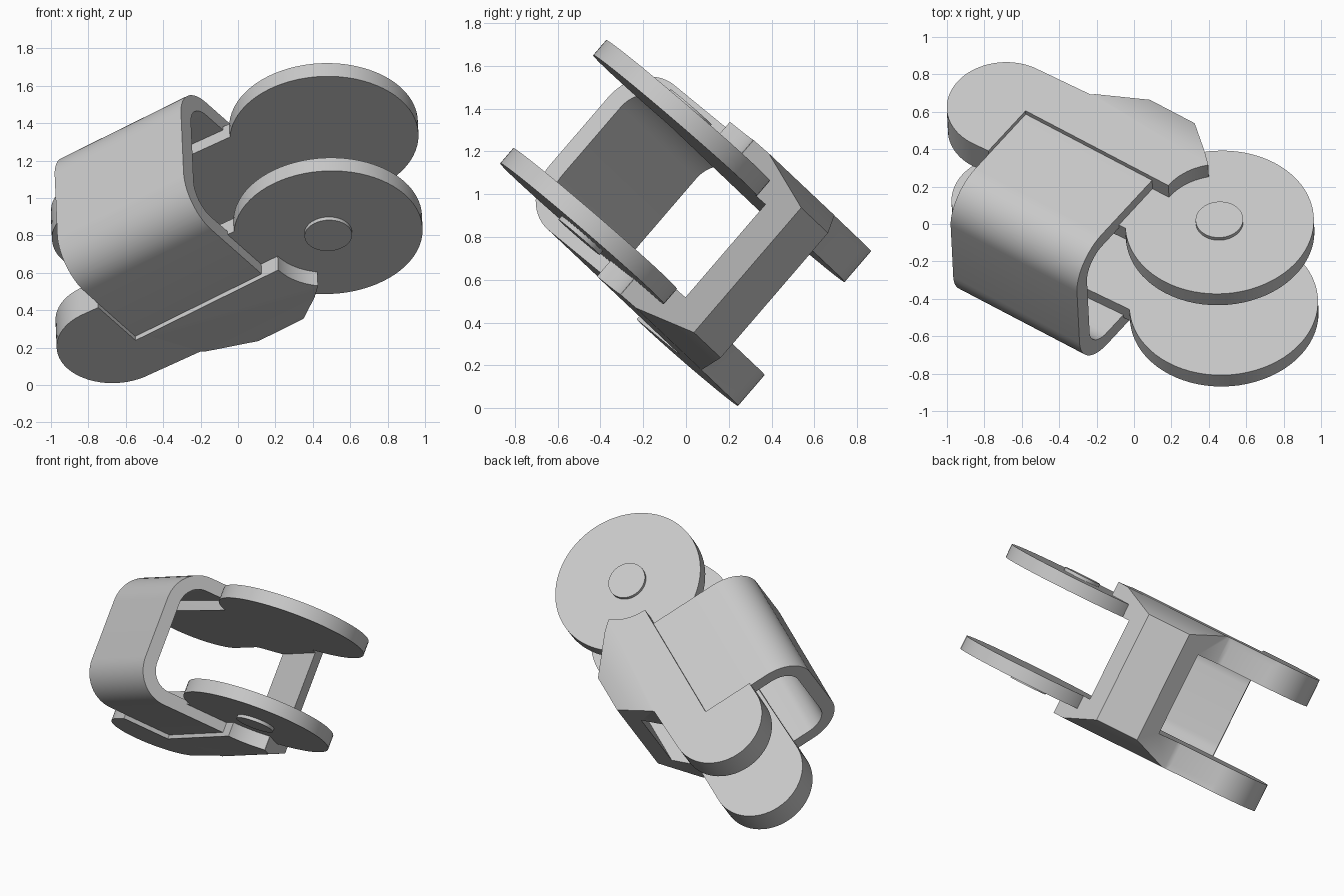
import bpy, bmesh, math
from mathutils import Matrix, Vector

if "Cube" in bpy.data.objects:
    bpy.data.objects.remove(bpy.data.objects["Cube"])

# One plain grey
grey = bpy.data.materials.new("light_grey")
grey.use_nodes = True
colour = (0.58, 0.58, 0.58, 1)
grey.diffuse_color = colour
grey.node_tree.nodes["Principled BSDF"].inputs["Base Color"].default_value = colour

# Tilted frame: local x runs lobes to discs, y runs opening to bridge, z across
nz = Vector((-0.033, 0.652, 0.758)).normalized()
px = Vector((0.812, -0.436, 0.388))
px = (px - px.dot(nz) * nz).normalized()
qy = nz.cross(px)
FRAME = Matrix((px, qy, nz)).transposed().to_4x4()
FRAME.translation = nz * 0.6655

OUT, MID, INN = 0.477, 0.380, 0.287   # half widths of the bracket layers
DISC = (0.925, -0.444)


def arc(cx, cy, r, a0, a1, n):
    return [(cx + r * math.cos(math.radians(a0 + (a1 - a0) * i / n)),
             cy + r * math.sin(math.radians(a0 + (a1 - a0) * i / n))) for i in range(n + 1)]


def prism(name, outline, lo, hi, axis=2, rim=None):
    """Extrude a 2D outline along a local axis; optionally round chosen edges."""
    bm = bmesh.new()
    rings = []
    for h in (lo, hi):
        ring = []
        for a, b in outline:
            co = [0, 0, 0]
            co[axis], co[(axis + 1) % 3], co[(axis + 2) % 3] = h, a, b
            ring.append(bm.verts.new(co))
        rings.append(ring)
    bm.faces.new(rings[0][::-1])
    bm.faces.new(rings[1])
    n = len(outline)
    for i in range(n):
        j = (i + 1) % n
        bm.faces.new((rings[0][i], rings[0][j], rings[1][j], rings[1][i]))
    if rim:
        edges = [e for e in bm.edges if rim(*e.verts)]
        bmesh.ops.bevel(bm, geom=edges, offset=0.045, segments=4, profile=0.5, affect='EDGES')
    bmesh.ops.recalc_face_normals(bm, faces=bm.faces)
    me = bpy.data.meshes.new(name)
    bm.to_mesh(me)
    bm.free()
    me.materials.append(grey)
    ob = bpy.data.objects.new(name, me)
    bpy.context.collection.objects.link(ob)
    ob.matrix_world = FRAME
    return ob


def activate(ob):
    bpy.ops.object.select_all(action='DESELECT')
    ob.select_set(True)
    bpy.context.view_layer.objects.active = ob


def carve(ob, tool, mode):
    tool.hide_render = True
    mod = ob.modifiers.new(mode, 'BOOLEAN')
    mod.operation, mod.object, mod.solver = mode, tool, 'EXACT'
    activate(ob)
    bpy.ops.object.modifier_apply(modifier=mod.name)
    bpy.data.objects.remove(tool)


def smooth(ob):
    activate(ob)
    bpy.ops.object.shade_smooth_by_angle(angle=math.radians(30))


# Forked bracket: side outline with round lobes, crossed with a chamfered section
side = [(-0.12, -0.165), (-0.15, -0.176)]
side += arc(-0.454, -0.489, 0.31, 90, 270, 32)
side += [(0.60, -0.757), (0.69, -0.45), (0.69, -0.215), (0.41, 0.045), (0.115, 0.045)]
bracket = prism("forked_bracket", side, -OUT, OUT,
                rim=lambda a, b: max(a.co.x, b.co.x) < -0.13 and abs(a.co.z - b.co.z) < 0.001)
half = [(-0.95, INN), (-0.95, OUT), (-0.15, OUT), (0.045, 0.385)]
section = half + [(q, -n) for q, n in reversed(half)] + [(-0.05, -INN), (-0.05, INN)]
carve(bracket, prism("section_tool", section, -1.5, 1.5, axis=0), 'INTERSECT')

# Recesses for the hoop and the discs on both cheeks
recess = [(-0.342, -1.0), (1.2, -1.0), (1.2, -0.453), (-0.342, -0.453)]
for s in (-1, 1):
    lo, hi = sorted((s * MID, s * 0.6))
    carve(bracket, prism("recess_tool", recess, lo, hi), 'DIFFERENCE')
    carve(bracket, prism("disc_tool", arc(*DISC, 0.327, 0, 354, 59), lo, hi), 'DIFFERENCE')
smooth(bracket)

# Round-cornered hoop
T, H, Q = 0.092, 0.449, -1.155
R = 0.24
upper = [(-0.453, H)] + arc(Q + R, H - R, R, 90, 180, 14)
inner = [(-0.453, H - T)] + arc(Q + R, H - R, R - T, 90, 180, 14)
hoop_outline = upper + [(q, -n) for q, n in reversed(upper)]
hoop_outline += [(q, -n) for q, n in inner] + inner[::-1]
hoop = prism("rounded_hoop", hoop_outline, -0.342, 0.49, axis=0)
smooth(hoop)

# Discs with a shallow hub on the outer faces
for s, label in ((1, "upper"), (-1, "lower")):
    lo, hi = sorted((s * INN, s * MID))
    smooth(prism(label + "_disc", arc(*DISC, 0.505, 0, 355, 71), lo, hi))
    lo, hi = sorted((s * (MID - 0.03), s * (MID + 0.022)))
    smooth(prism(label + "_hub", arc(*DISC, 0.127, 0, 352.5, 47), lo, hi))
